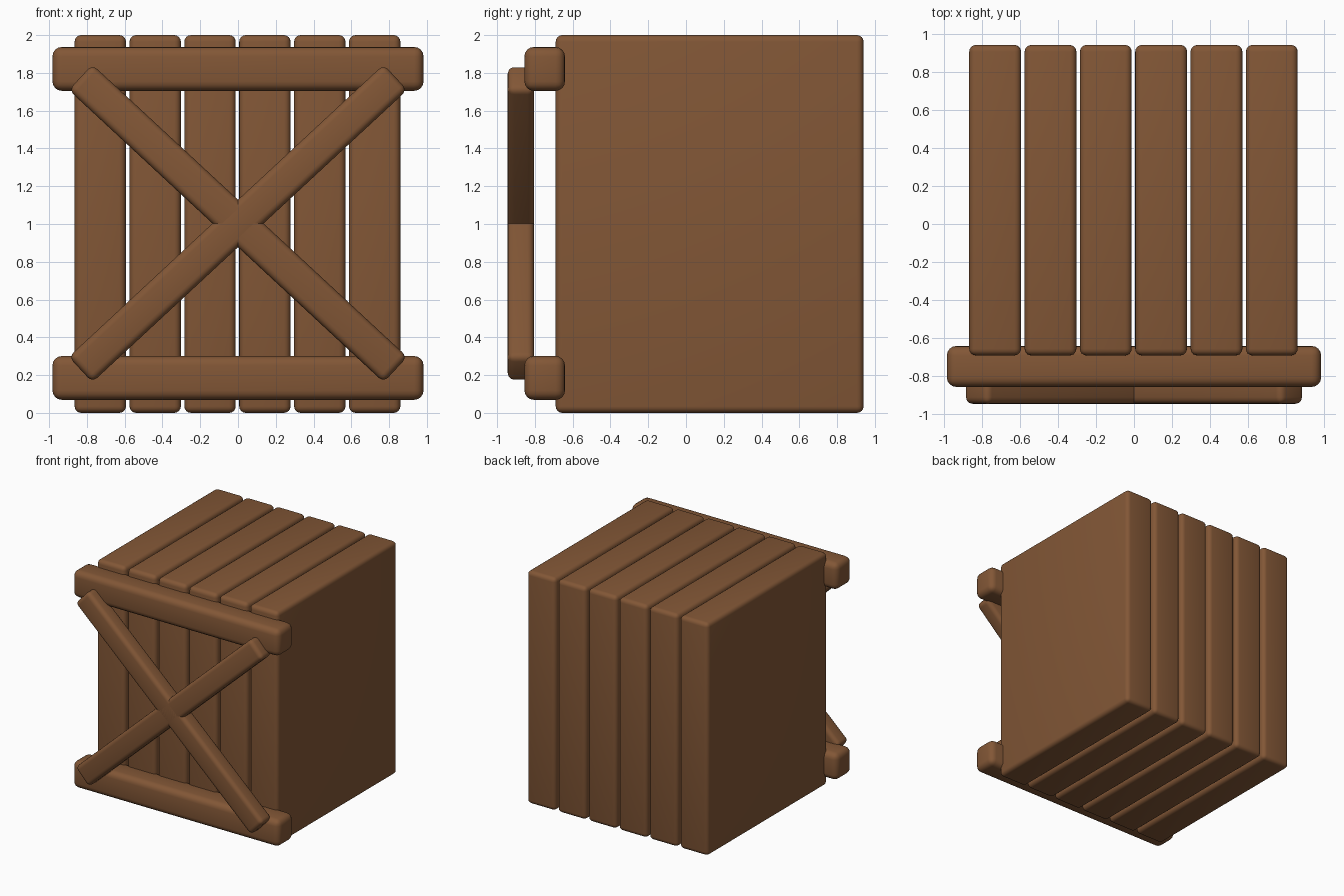
import bpy, math

if "Cube" in bpy.data.objects:
    bpy.data.objects.remove(bpy.data.objects["Cube"])

wood = bpy.data.materials.new("brown_wood")
wood.diffuse_color = (0.225, 0.095, 0.037, 1)
wood.use_nodes = True
wood.node_tree.nodes["Principled BSDF"].inputs["Base Color"].default_value = wood.diffuse_color


def board(name, centre, size, bevel, tilt=0.0):
    """Rounded wooden board, optionally tilted about the y axis."""
    bpy.ops.mesh.primitive_cube_add(size=1, location=centre)
    ob = bpy.context.object
    ob.name = name
    ob.scale = size
    bpy.ops.object.transform_apply(location=False, rotation=False, scale=True)
    mod = ob.modifiers.new("rounded_edges", 'BEVEL')
    mod.width = bevel
    mod.segments = 4
    mod.limit_method = 'ANGLE'
    bpy.ops.object.modifier_apply(modifier=mod.name)
    bpy.ops.object.shade_smooth_by_angle(angle=math.radians(40))
    ob.rotation_euler.y = tilt
    ob.data.materials.append(wood)
    return ob


# Six upright slabs forming the crate body
for i in range(6):
    board(f"slab_{i + 1}", (-0.729 + 0.2905 * i, 0.125, 1.0),
          (0.272, 1.63, 2.0), 0.035)

# Horizontal rails across the front
board("bottom_rail", (0, -0.748, 0.185), (1.965, 0.215, 0.232), 0.05)
board("top_rail", (0, -0.748, 1.821), (1.965, 0.215, 0.232), 0.05)

# Crossed diagonal braces on the front
angle = math.atan2(0.775, 0.835)
for name, side in (("rising_brace", -1), ("falling_brace", 1)):
    board(name, (0, -0.874, 1.003), (2.275, 0.14, 0.184), 0.035, side * angle)
